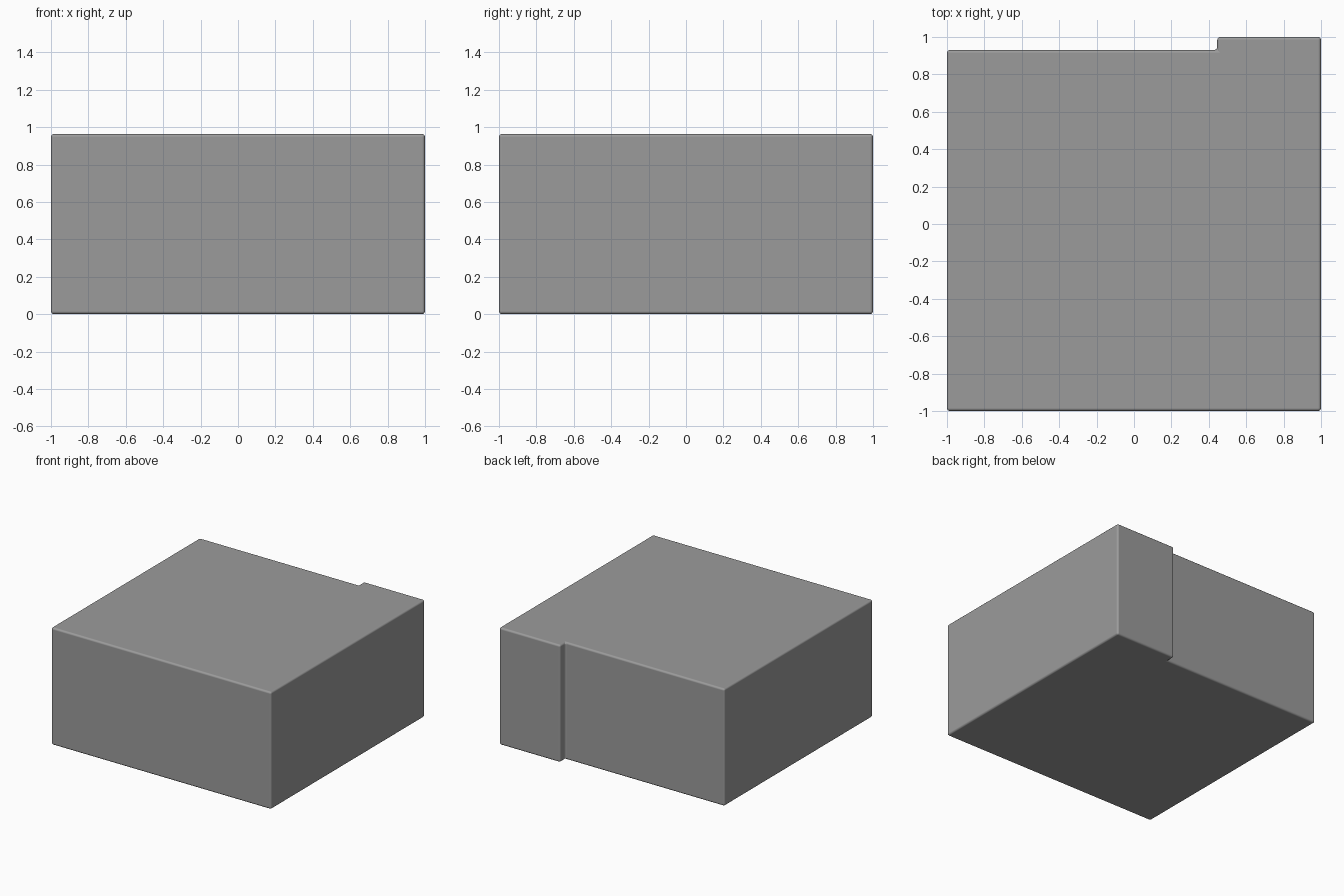
import bpy, bmesh

if "Cube" in bpy.data.objects:
    bpy.data.objects.remove(bpy.data.objects["Cube"])

HEIGHT = 0.963

# Stepped footprint, counter-clockwise seen from above
outline = [(-1, -1), (1, -1), (1, 1), (0.445, 1), (0.445, 0.93), (-1, 0.93)]

# Extrude the footprint into a solid block
bm = bmesh.new()
base = bm.faces.new([bm.verts.new((x, y, 0)) for x, y in outline])
top = bmesh.ops.extrude_face_region(bm, geom=[base])
verts = [g for g in top["geom"] if isinstance(g, bmesh.types.BMVert)]
bmesh.ops.translate(bm, verts=verts, vec=(0, 0, HEIGHT))
bmesh.ops.recalc_face_normals(bm, faces=bm.faces[:])
mesh = bpy.data.meshes.new("stepped_block")
bm.to_mesh(mesh)
bm.free()

block = bpy.data.objects.new("stepped_block", mesh)
bpy.context.collection.objects.link(block)

# Dark grey finish
grey = bpy.data.materials.new("dark_grey")
grey.diffuse_color = (0.33, 0.33, 0.33, 1)
grey.use_nodes = True
grey.node_tree.nodes["Principled BSDF"].inputs["Base Color"].default_value = grey.diffuse_color
mesh.materials.append(grey)

# Small rounded edges all round
bevel = block.modifiers.new("rounded_edges", "BEVEL")
bevel.width = 0.016
bevel.segments = 3
bevel.limit_method = "ANGLE"
bevel.harden_normals = True

bpy.context.view_layer.objects.active = block
block.select_set(True)
bpy.ops.object.shade_smooth()
